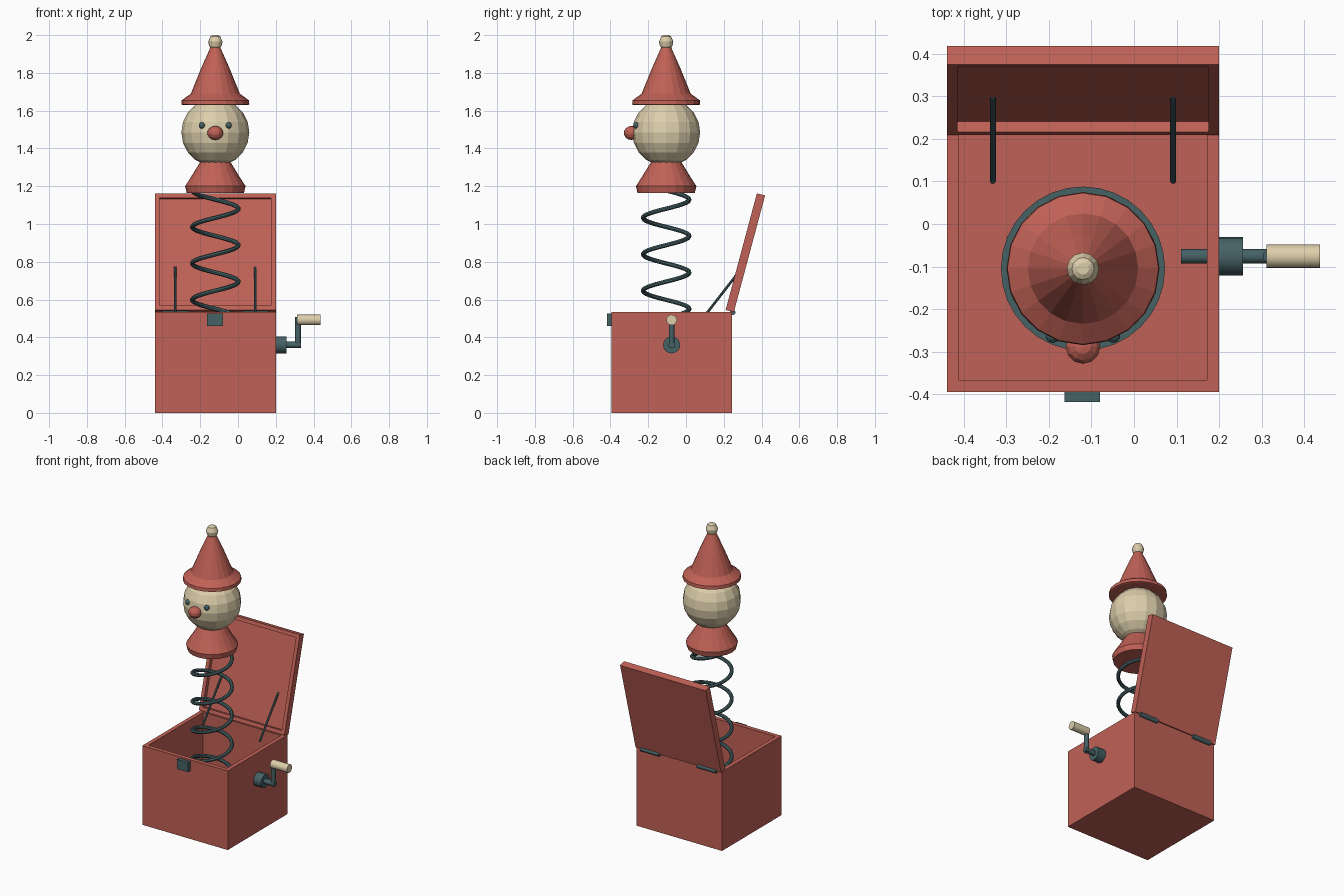
import bpy, bmesh
from math import sin, cos, pi, radians
from mathutils import Vector, Matrix

cube = bpy.data.objects.get("Cube")
if cube:
    bpy.data.objects.remove(cube, do_unlink=True)

CX, CY = -0.12, -0.105   # axis of the spring and puppet


def material(name, rgb):
    m = bpy.data.materials.new(name)
    m.use_nodes = True
    m.diffuse_color = (*rgb, 1)
    m.node_tree.nodes["Principled BSDF"].inputs["Base Color"].default_value = (*rgb, 1)
    return m


RED = material("brick red", (0.53, 0.12, 0.093))
CREAM = material("cream", (0.72, 0.62, 0.41))
TEAL = material("dark teal", (0.061, 0.122, 0.133))


def finish(name, bm, mat, smooth=False):
    bmesh.ops.recalc_face_normals(bm, faces=bm.faces)
    me = bpy.data.meshes.new(name)
    bm.to_mesh(me)
    bm.free()
    me.materials.append(mat)
    ob = bpy.data.objects.new(name, me)
    bpy.context.collection.objects.link(ob)
    if smooth:
        bpy.ops.object.select_all(action='DESELECT')
        ob.select_set(True)
        bpy.context.view_layer.objects.active = ob
        bpy.ops.object.shade_smooth_by_angle(angle=radians(40))
    return ob


def block(size, center):
    bm = bmesh.new()
    bmesh.ops.create_cube(bm, size=1, matrix=Matrix.Translation(center) @ Matrix.Diagonal((*size, 1)))
    return bm


def tray(name, size, wall, depth):
    """Box with its base on z = 0 and a square recess in the top."""
    bm = block(size, (0, 0, size[2] / 2))
    top = max(bm.faces, key=lambda f: f.calc_center_median().z)
    bmesh.ops.inset_region(bm, faces=[top], thickness=wall)
    floor = bmesh.ops.extrude_discrete_faces(bm, faces=[top])["faces"][0]
    bmesh.ops.translate(bm, verts=floor.verts, vec=(0, 0, -depth))
    return finish(name, bm, RED)


def rod(name, a, b, r, mat, segs=16):
    a, b = Vector(a), Vector(b)
    d = b - a
    bm = bmesh.new()
    bmesh.ops.create_cone(bm, cap_ends=True, segments=segs, radius1=r, radius2=r, depth=d.length,
                          matrix=Matrix.Translation((a + b) / 2) @ d.to_track_quat('Z', 'Y').to_matrix().to_4x4())
    return finish(name, bm, mat, True)


def lathe(name, profile, mat, segs=20):
    """Closed solid turned around the puppet axis from (radius, z) points."""
    bm = bmesh.new()
    rings = [[bm.verts.new((CX + r * cos(2 * pi * i / segs), CY + r * sin(2 * pi * i / segs), z))
              for i in range(segs)] for r, z in profile]
    for lo, hi in zip(rings, rings[1:]):
        for i in range(segs):
            j = (i + 1) % segs
            bm.faces.new((lo[i], lo[j], hi[j], hi[i]))
    bm.faces.new(rings[0])
    bm.faces.new(rings[-1])
    return finish(name, bm, mat)


def ball(name, center, scale, mat, u, v):
    bm = bmesh.new()
    bmesh.ops.create_uvsphere(bm, u_segments=u, v_segments=v, radius=1,
                              matrix=Matrix.Translation(center) @ Matrix.Diagonal((*scale, 1)))
    return finish(name, bm, mat)


def tube(name, points, r, mat):
    cu = bpy.data.curves.new(name, 'CURVE')
    cu.dimensions = '3D'
    cu.bevel_depth = r
    cu.bevel_resolution = 2
    cu.use_fill_caps = True
    sp = cu.splines.new('POLY')
    sp.points.add(len(points) - 1)
    for p, co in zip(sp.points, points):
        p.co = (*co, 1)
    cu.materials.append(mat)
    ob = bpy.data.objects.new(name, cu)
    bpy.context.collection.objects.link(ob)
    bpy.ops.object.select_all(action='DESELECT')
    ob.select_set(True)
    bpy.context.view_layer.objects.active = ob
    bpy.ops.object.convert(target='MESH')
    bpy.ops.object.shade_smooth_by_angle(angle=radians(40))


# Open box and tilted lid
box = tray("box", (0.64, 0.638, 0.535), 0.04, 0.495)
box.location = (CX, -0.076, 0)
lid = tray("lid", (0.64, 0.64, 0.045), 0.035, 0.026)
lid.location = (CX, 0.336, 0.842)
lid.rotation_euler.x = radians(75)

# Lid stays and hinges
for side, s in (("left", 1), ("right", -1)):
    x = CX + s * 0.212
    rod(side + "_lid_stay", (x, 0.1, 0.515), (x, 0.3, 0.772), 0.007, TEAL, 8)
    rod(side + "_hinge", (x - 0.07, 0.247, 0.532), (x + 0.07, 0.247, 0.532), 0.015, TEAL, 10)

# Front latch
finish("latch", block((0.083, 0.026, 0.065), (CX - 0.002, -0.406, 0.493)), TEAL)

# Crank on the left side
CRY, CRZ, HZ = -0.076, 0.36, 0.492
rod("crank_shaft", (0.11, CRY, CRZ), (0.333, CRY, CRZ), 0.017, TEAL)
rod("crank_collar", (0.198, CRY, CRZ), (0.257, CRY, CRZ), 0.045, TEAL, 20)
rod("crank_arm", (0.318, CRY, CRZ - 0.015), (0.318, CRY, HZ + 0.015), 0.015, TEAL, 12)
rod("crank_handle", (0.312, CRY, HZ), (0.438, CRY, HZ), 0.028, CREAM)

# Spring on its base disc
rod("spring_base", (CX, CY, 0.04), (CX, CY, 0.065), 0.193, TEAL, 32)
PITCH, Z0, Z1, N = 0.193, 0.065, 1.185, 200
coil = []
for i in range(N + 1):
    z = Z0 + (Z1 - Z0) * i / N
    a = 2 * pi * (z - 0.888) / PITCH
    coil.append((CX + 0.122 * cos(a), CY + 0.122 * sin(a), z))
tube("spring", coil, 0.012, TEAL)

# Puppet body, head and hat
lathe("body", [(0.152, 1.165), (0.16, 1.2), (0.122, 1.26), (0.07, 1.345)], RED)
ball("head", (CX, CY, 1.485), (0.18, 0.18, 0.18), CREAM, 16, 10)
lathe("hat", [(0.172, 1.63), (0.18, 1.633), (0.178, 1.655), (0.13, 1.69), (0.075, 1.825), (0.022, 1.945)], RED)
lathe("hat_bobble", [(0.024, 1.928), (0.033, 1.943), (0.038, 1.965), (0.026, 1.993), (0.014, 2.0)], CREAM, 12)

# Face
ball("nose", (CX, CY - 0.183, 1.482), (0.042, 0.042, 0.037), RED, 12, 7)
for side, s in (("left", 1), ("right", -1)):
    ball(side + "_eye", (CX + s * 0.071, CY - 0.158, 1.522), (0.017, 0.017, 0.017), TEAL, 10, 6)
